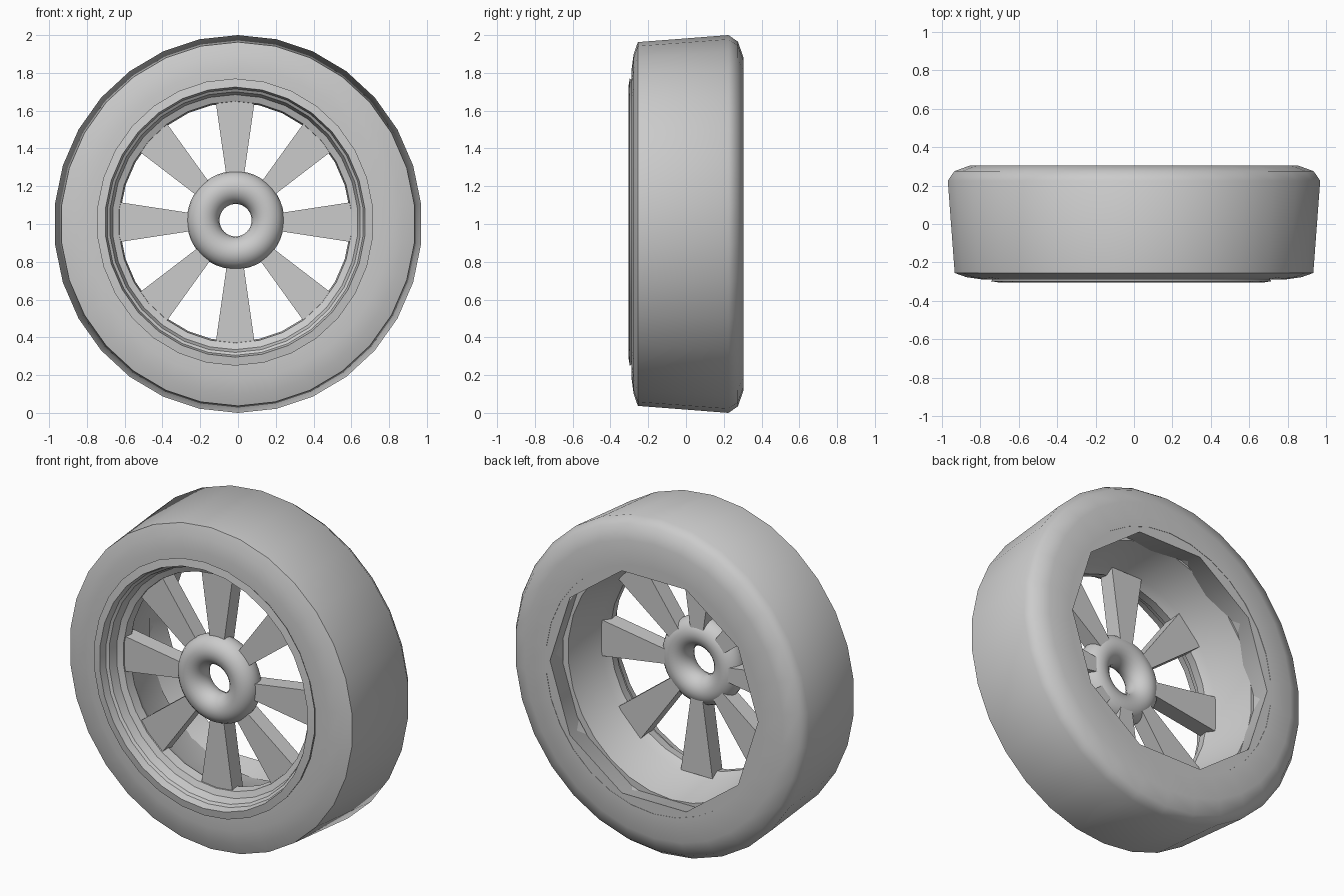
import bpy, bmesh, math
from mathutils import Matrix

cube = bpy.data.objects.get("Cube")
if cube:
    bpy.data.objects.remove(cube, do_unlink=True)

grey = bpy.data.materials.new("plain_grey")
grey.use_nodes = True
colour = (0.6, 0.6, 0.6, 1)
grey.diffuse_color = colour
next(n for n in grey.node_tree.nodes if n.type == 'BSDF_PRINCIPLED').inputs["Base Color"].default_value = colour


def finish(name, bm, centre, x_scale, angle):
    """Turn a bmesh into a shaded object standing at (centre x, centre z)."""
    bmesh.ops.recalc_face_normals(bm, faces=bm.faces[:])
    mesh = bpy.data.meshes.new(name)
    bm.to_mesh(mesh)
    bm.free()
    mesh.transform(Matrix.Translation((centre[0], 0, centre[1])) @ Matrix.Diagonal((x_scale, 1, 1, 1)))
    mesh.materials.append(grey)
    obj = bpy.data.objects.new(name, mesh)
    bpy.context.collection.objects.link(obj)
    bpy.ops.object.select_all(action='DESELECT')
    obj.select_set(True)
    bpy.context.view_layer.objects.active = obj
    bpy.ops.object.shade_smooth_by_angle(angle=math.radians(angle))
    return obj


def lathe(name, profile, sides, centre, x_scale, start=0, angle=45):
    """Revolve a closed (radius, y) profile around the wheel axle."""
    bm = bmesh.new()
    rings = []
    for i in range(sides):
        a = start + math.tau * i / sides
        rings.append([bm.verts.new((r * math.cos(a), y, r * math.sin(a))) for r, y in profile])
    n = len(profile)
    for i in range(sides):
        p, q = rings[i], rings[(i + 1) % sides]
        for j in range(n):
            k = (j + 1) % n
            bm.faces.new((p[j], p[k], q[k], q[j]))
    return finish(name, bm, centre, x_scale, angle)


TIRE_CENTRE = (0, 1.0)
RIM_CENTRE = (-0.015, 1.01)

# Tire body, with a sharp front shoulder and a rounded rear one
lathe("tire", [(0.735, -0.288), (0.82, -0.288), (0.9, -0.277), (0.963, -0.255),
               (1.0, 0.225), (0.965, 0.275), (0.88, 0.305), (0.735, 0.305)],
      30, TIRE_CENTRE, 0.975, math.pi / 2)

# Ten-sided rear opening of the tire
lathe("tire_rear_opening", [(0.7, 0.303), (0.79, 0.303), (0.79, 0.1), (0.755, 0.1)],
      10, TIRE_CENTRE, 0.985)

# Stepped rim with a flared barrel behind
lathe("rim", [(0.76, -0.298), (0.715, -0.305), (0.705, -0.26), (0.69, -0.25),
              (0.675, -0.2), (0.64, -0.185), (0.632, -0.13), (0.66, -0.08),
              (0.71, 0.16), (0.75, 0.16), (0.75, -0.285)],
      30, RIM_CENTRE, 0.965, math.pi / 2, 30)

# Ring-shaped hub
hub = [(0.173 + 0.087 * math.cos(math.tau * i / 20), -0.155 + 0.087 * math.sin(math.tau * i / 20))
       for i in range(20)]
lathe("hub", hub, 48, (-0.013, 1.02), 0.99)

# Eight tapered spokes
bm = bmesh.new()
for i in range(8):
    verts = []
    for y in (-0.178, -0.08):
        for x, r in ((-0.04, 0.19), (0.04, 0.19), (0.108, 0.65), (-0.108, 0.65)):
            verts.append(bm.verts.new((x, y, r)))
    for f in ((0, 1, 2, 3), (7, 6, 5, 4)):
        bm.faces.new([verts[k] for k in f])
    for k in range(4):
        m = (k + 1) % 4
        bm.faces.new((verts[k], verts[k + 4], verts[m + 4], verts[m]))
    bmesh.ops.rotate(bm, verts=verts, cent=(0, 0, 0), matrix=Matrix.Rotation(math.tau * i / 8, 3, 'Y'))
finish("spokes", bm, RIM_CENTRE, 0.97, 20)
